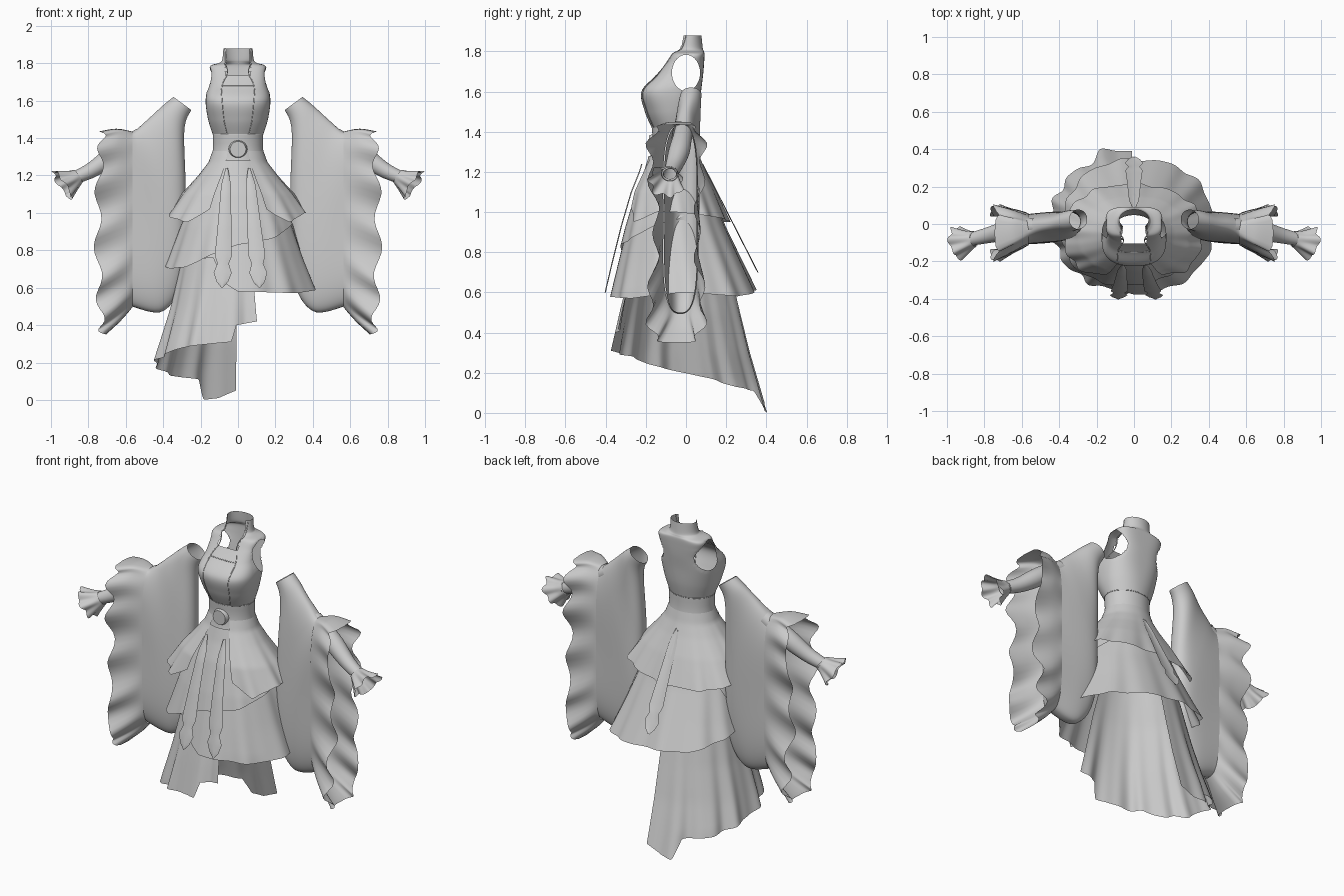
import bpy
import bmesh
from math import sin, cos, pi, radians, copysign
from mathutils import Vector

cube = bpy.data.objects.get("Cube")
if cube:
    bpy.data.objects.remove(cube)

cloth = bpy.data.materials.new("grey_cloth")
cloth.use_nodes = True
GREY = (0.6, 0.6, 0.6, 1)
cloth.diffuse_color = GREY
cloth.node_tree.nodes["Principled BSDF"].inputs["Base Color"].default_value = GREY


def finish(name, data):
    data.materials.append(cloth)
    obj = bpy.data.objects.new(name, data)
    bpy.context.scene.collection.objects.link(obj)
    return obj


def sheet(name, rows, closed=True, edit=None):
    """Smooth cloth sheet through rows of points."""
    bm = bmesh.new()
    grid = [[bm.verts.new(p) for p in row] for row in rows]
    count = len(grid[0])
    for a, b in zip(grid, grid[1:]):
        for i in range(count if closed else count - 1):
            j = (i + 1) % count
            bm.faces.new((a[i], a[j], b[j], b[i]))
    if edit:
        edit(bm)
    bmesh.ops.recalc_face_normals(bm, faces=bm.faces)
    for f in bm.faces:
        f.smooth = True
    mesh = bpy.data.meshes.new(name)
    bm.to_mesh(mesh)
    bm.free()
    return finish(name, mesh)


def cord(name, points, radius=0.0025):
    """Thin piping along a path."""
    curve = bpy.data.curves.new(name, "CURVE")
    curve.dimensions = "3D"
    curve.bevel_depth = radius
    curve.bevel_resolution = 1
    line = curve.splines.new("POLY")
    line.points.add(len(points) - 1)
    for p, q in zip(line.points, points):
        p.co = (*q, 1)
    return finish(name, curve)


def flow(t, rows):
    """Smooth curve through the rows, t from 0 to 1."""
    n = len(rows) - 1
    s = min(max(t, 0), 1) * n
    i = min(int(s), n - 1)
    f = s - i
    ends = [rows[max(0, min(n, i + k))] for k in (-1, 0, 1, 2)]
    return [b + f / 2 * (c - a + f * (2 * a - 5 * b + 4 * c - d + f * (3 * (b - c) + d - a)))
            for a, b, c, d in zip(*ends)]


def look(key, rows):
    """Straight interpolation in a table sorted by its first column."""
    if key <= rows[0][0]:
        return rows[0][1:]
    for a, b in zip(rows, rows[1:]):
        if key <= b[0]:
            f = (key - a[0]) / (b[0] - a[0])
            return [p + (q - p) * f for p, q in zip(a[1:], b[1:])]
    return rows[-1][1:]


def steps(n):
    return [i / n for i in range(n + 1)]


def soft(value, power):
    """Signed power: below one makes a round section squarer."""
    return copysign(abs(value) ** power, value)


def oval(z, rx, front, back, power, angle, grow=1):
    mid, ry = (front + back) / 2, (back - front) / 2
    return (rx * grow * soft(cos(angle), power), mid + ry * grow * soft(sin(angle), power), z)


# Bodice with open collar: height, half width, front, back, squareness
BODICE = [(1.42, .135, -.17, .05, 1), (1.5, .16, -.205, .065, .9), (1.6, .173, -.222, .075, .75),
          (1.68, .156, -.15, .085, .7), (1.74, .15, -.1, .09, .6), (1.785, .148, -.07, .092, .6),
          (1.802, .1, -.055, .088, .85), (1.82, .084, -.046, .083, 1), (1.88, .078, -.03, .077, 1)]


def cut_openings(bm):
    def reach(v):
        return Vector((v.co.y / .07, (v.co.z - 1.693) / .09)).length
    throat = [v for v in bm.verts if abs(v.co.x) < .058 and v.co.y < .02 and v.co.z > 1.735]
    bmesh.ops.delete(bm, geom=throat, context="VERTS")
    hole = [v for v in bm.verts if abs(v.co.x) > .09 and reach(v) < 1]
    bmesh.ops.delete(bm, geom=hole, context="VERTS")
    for v in bm.verts:
        if v.is_boundary and abs(v.co.x) > .09 and 1.5 < v.co.z < 1.85:
            r = reach(v)
            v.co.y /= r
            v.co.z = 1.693 + (v.co.z - 1.693) / r


turn = [2 * pi * i / 96 for i in range(96)]
sheet("bodice", [[oval(*flow(t, BODICE), a) for a in turn] for t in steps(72)], edit=cut_openings)

# Bodice piping
SEAM = [(26,), (26,), (23,), (25,), (12,), (14,), (42,), (55,), (64,)]
for side, label in ((1, "left"), (-1, "right")):
    cord(label + "_bodice_seam", [oval(*flow(t, BODICE), radians(side * flow(t, SEAM)[0] - 90))
                                  for t in steps(48)])
cord("chest_seam", [oval(*BODICE[3], radians(-115 + 50 * t)) for t in steps(16)])
cord("waist_seam", [oval(*BODICE[0], 2 * pi * t) for t in steps(64)])

# Skirt layers: height, half width, front, back, lowest first
SKIRT = [(.58, .43, -.375, .36), (.75, .36, -.335, .28), (.93, .295, -.29, .195),
         (1.1, .22, -.24, .13), (1.2, .172, -.2, .085), (1.28, .142, -.175, .06),
         (1.35, .133, -.165, .05), (1.42, .135, -.17, .05)]
MIDDLE = [(z, x + .01, f - .01, b + .004) for z, x, f, b in SKIRT]
PEPLUM = [(.95, .405, -.312, .215), (1.1, .3, -.275, .15), (1.2, .212, -.225, .1),
          (1.27, .158, -.188, .07), (1.33, .136, -.168, .053)]
TRAIN = [(0, .465, -.4, .41), (.15, .455, -.385, .365), (.3, .412, -.365, .32),
         (.5, .355, -.325, .27), (.75, .3, -.27, .21), (1, .22, -.2, .14)]


def skirt(name, profile, top, hem, folds, depth):
    """Flared layer whose hem height follows a table of angle and height."""
    first, last = hem[0][0], hem[-1][0]
    rows = []
    for s in steps(28):
        row = []
        for u in steps(180):
            deg = first + (last - first) * u
            z = top + (look(deg, hem)[0] - top) * s
            a = radians(deg)
            wave = sin(folds * a) + .4 * sin((folds * 2 - 5) * a + 1)
            power = 1 - .06 * s
            row.append(oval(z, *look(z, profile), power, a, 1 + depth * s ** 1.6 * wave))
        rows.append(row)
    return sheet(name, rows, closed=False)


skirt("under_skirt", SKIRT, 1.42,
      [(-90, .58), (-45, .57), (0, .6), (45, .58), (90, .61), (120, .62), (160, .69),
       (200, .74), (250, .76), (262, .62), (270, .58)], 12, .02)
skirt("middle_skirt", MIDDLE, 1.28,
      [(-90, .83), (-60, .86), (-20, .94), (0, .96), (30, 1.03), (140, 1.03), (165, .85),
       (185, .72), (200, .7), (225, .71), (250, .78), (270, .83)], 12, .018)
skirt("peplum", PEPLUM, 1.33,
      [(-66, 1.02), (-50, .95), (-20, 1), (0, 1), (60, .97), (90, .95), (120, .95),
       (180, 1), (230, .95), (246, 1.02)], 13, .022)
skirt("train", TRAIN, 1,
      [(91, .05), (102, .01), (111, 0), (116, .11), (140, .13), (160, .17), (180, .2),
       (205, .24), (225, .28), (250, .3), (266, .31), (269, .4), (284, .42)], 14, .03)

# Hanging ribbons: height, half width, lowest first
RIBBON = [(.6, .004), (.63, .03), (.68, .048), (.73, .03), (.77, .046), (.9, .038),
          (1.15, .026), (1.24, .006)]


def ribbon(name, place, low):
    rows = []
    for t in steps(40):
        z = low + (1.24 - low) * t
        half = look(.6 + .64 * t, RIBBON)[0]
        x, y = place(z)
        rows.append([(x + half * k, y + .006 * k * k, z) for k in (-1, -.5, 0, .5, 1)])
    sheet(name, rows, closed=False)


for label, upper, lower in (("left", .06, .115), ("right", -.06, -.085)):
    ribbon(label + "_front_ribbon",
           lambda z: (lower + (upper - lower) * (z - .6) / .64, look(z, SKIRT)[1] - .035), .6)
ribbon("back_ribbon", lambda z: (0, .1 + .51 * (1.2 - z)), .7)

# Round buckle at the waist
bm = bmesh.new()
bmesh.ops.create_cone(bm, cap_ends=True, segments=32, radius1=.05, radius2=.042, depth=.024)
buckle_mesh = bpy.data.meshes.new("buckle")
bm.to_mesh(buckle_mesh)
bm.free()
buckle = finish("buckle", buckle_mesh)
buckle.location = (0, -.171, 1.34)
buckle.rotation_euler.x = pi / 2

# Sleeve sections: top x and z, bottom x and z, half depth, middle y, squareness, pinch
SLEEVE = [(.345, 1.62, .25, 1.55, .052, .025, 1, 0), (.4, 1.575, .287, 1.44, .058, .015, .95, 0),
          (.46, 1.52, .28, 1.1, .07, 0, .85, .05), (.515, 1.47, .295, .66, .085, -.01, .75, .1),
          (.55, 1.44, .4, .475, .095, -.02, .7, .15), (.57, 1.43, .57, .5, .1, -.028, .7, .2)]
RUFFLE = [(.565, 1.435, .565, .495, .106, -.028, .7, .2), (.64, 1.45, .64, .42, .145, -.037, .55, .33),
          (.725, 1.435, .725, .35, .18, -.048, .45, .45)]
# Forearm and cuff sections: centre and radius
FOREARM = [(.52, -.01, 1.41, .045), (.6, -.02, 1.36, .048), (.68, -.035, 1.3, .052),
           (.78, -.06, 1.23, .042), (.865, -.08, 1.19, .035)]
CUFF = [(.855, -.08, 1.195, .041), (.89, -.09, 1.175, .058), (.94, -.1, 1.15, .086)]


def bag(name, sections, side, count, ruffle=0):
    rows = []
    for s in steps(count):
        tx, tz, bx, bz, half, mid, power, pinch = flow(s, sections)
        row = []
        for a in turn:
            c, d = cos(a), sin(a)
            fold = ruffle * s
            x = (tx + bx) / 2 + (tx - bx) / 2 * c + fold * (d * d + .8 * cos(11 * a))
            y = mid + half * soft(d, power) * (1 - pinch * d ** 4) + fold * sin(13 * a) * .8
            row.append((side * x, y, (tz + bz) / 2 + (tz - bz) / 2 * c))
        rows.append(row)
    sheet(name, rows)


def tube(name, sections, side, flare=0):
    along = Vector((.26, -.06, -.17)).normalized()
    across = along.cross(Vector((0, 1, 0))).normalized()
    up = across.cross(along)
    rows = []
    for s in steps(14):
        x, y, z, r = flow(s, sections)
        row = []
        for a in turn:
            k = r * (1 + flare * s * sin(7 * a))
            p = Vector((x, y, z)) + across * k * cos(a) + up * k * sin(a)
            p += along * flare * s * .06 * cos(5 * a)
            row.append((side * p.x, p.y, p.z))
        rows.append(row)
    sheet(name, rows)


for side, label in ((1, "left"), (-1, "right")):
    bag(label + "_sleeve", SLEEVE, side, 40)
    bag(label + "_sleeve_ruffle", RUFFLE, side, 14, .026)
    tube(label + "_forearm", FOREARM, side)
    tube(label + "_cuff", CUFF, side, .12)
    cord(label + "_wrist_band", [(side * (.862 + .02 * sin(2 * pi * t)), -.08 + .037 * cos(2 * pi * t),
                                  1.19 + .031 * sin(2 * pi * t)) for t in steps(24)], .006)
